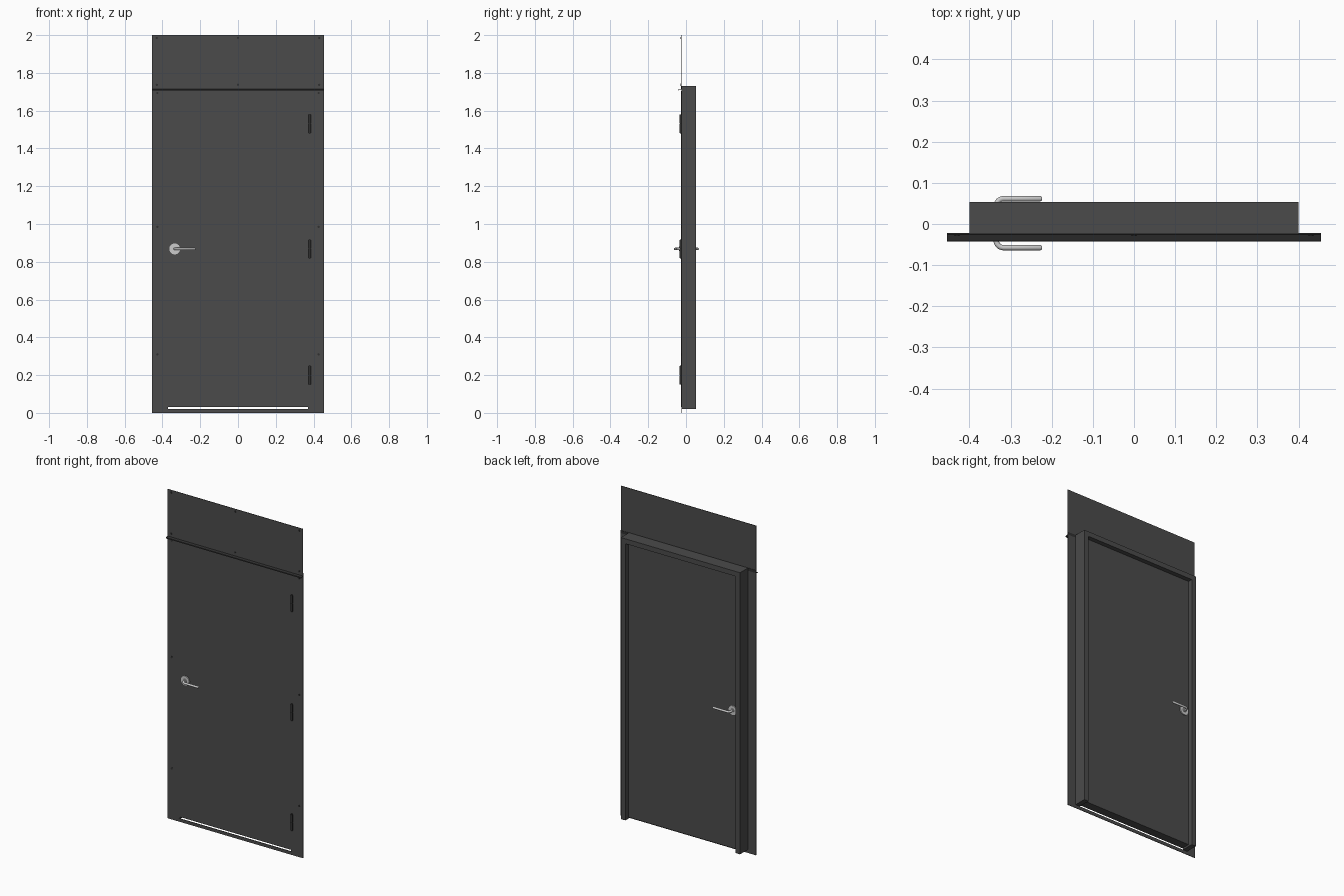
import bpy, bmesh, math
from mathutils import Vector, Matrix

if "Cube" in bpy.data.objects:
    bpy.data.objects.remove(bpy.data.objects["Cube"])


def material(name, rgb):
    m = bpy.data.materials.new(name)
    m.diffuse_color = (*rgb, 1)
    m.use_nodes = True
    m.node_tree.nodes["Principled BSDF"].inputs["Base Color"].default_value = m.diffuse_color
    return m


DARK = material("dark_paint", (0.07, 0.07, 0.07))
BLACK = material("dark_metal", (0.03, 0.03, 0.03))
STEEL = material("brushed_steel", (0.62, 0.65, 0.63))


def finish(bm, name, mat, smooth=False):
    bmesh.ops.recalc_face_normals(bm, faces=bm.faces)
    me = bpy.data.meshes.new(name)
    bm.to_mesh(me)
    bm.free()
    ob = bpy.data.objects.new(name, me)
    bpy.context.collection.objects.link(ob)
    me.materials.append(mat)
    if smooth:
        bpy.ops.object.select_all(action='DESELECT')
        ob.select_set(True)
        bpy.context.view_layer.objects.active = ob
        bpy.ops.object.shade_smooth_by_angle(angle=math.radians(40))
    return ob


def prism(name, points, direction, mat):
    """Extrude a closed 3D polygon along a vector."""
    bm = bmesh.new()
    f = bm.faces.new([bm.verts.new(p) for p in points])
    r = bmesh.ops.extrude_face_region(bm, geom=[f])
    bmesh.ops.translate(bm, vec=direction,
                        verts=[v for v in r["geom"] if isinstance(v, bmesh.types.BMVert)])
    return finish(bm, name, mat)


def box(name, x, y, z, mat):
    return prism(name, [(x[0], y[0], z[0]), (x[1], y[0], z[0]),
                        (x[1], y[0], z[1]), (x[0], y[0], z[1])], (0, y[1] - y[0], 0), mat)


def arch(name, outer, inner, z0, top, inner_top, y, mat):
    """Door surround: two uprights joined by a head."""
    pts = [(-outer, z0), (-outer, top), (outer, top), (outer, z0),
           (inner, z0), (inner, inner_top), (-inner, inner_top), (-inner, z0)]
    return prism(name, [(px, y[0], pz) for px, pz in pts], (0, y[1] - y[0], 0), mat)


def cylinder(name, centre, radius, depth, axis, mat, segs=24):
    bm = bmesh.new()
    rot = Vector((0, 0, 1)).rotation_difference(Vector(axis)).to_matrix().to_4x4()
    bmesh.ops.create_cone(bm, cap_ends=True, segments=segs, radius1=radius, radius2=radius,
                          depth=depth, matrix=Matrix.Translation(centre) @ rot)
    return finish(bm, name, mat, True)


W = 0.455
# Sheet cladding around and above the door
arch("cladding_surround", W, 0.38, 0, 1.714, 1.709, (-0.025, -0.022), DARK)
box("cladding_bottom", (-0.38, 0.38), (-0.025, -0.022), (0, 0.02), DARK)
box("cladding_top", (-W, W), (-0.027, -0.024), (1.714, 2.0), DARK)

# Drip flashing above the door
drip = [(-0.024, 1.73), (-0.024, 1.716), (-0.041, 1.711), (-0.043, 1.706),
        (-0.041, 1.706), (-0.0395, 1.709), (-0.022, 1.713), (-0.022, 1.73)]
prism("drip_flashing", [(-W, y, z) for y, z in drip], (2 * W, 0, 0), BLACK)

# Deep frame behind the cladding
arch("door_frame", 0.4, 0.37, 0.02, 1.73, 1.70, (-0.022, 0.053), DARK)

# Door leaf with a front lip covering the frame edge
box("door_leaf", (-0.369, 0.369), (-0.022, 0.027), (0.03, 1.699), DARK)
box("door_lip", (-0.376, 0.376), (-0.0255, -0.0222), (0.03, 1.705), DARK)

# Hinges: split knuckles on a pin
for i, z in enumerate((0.20, 0.868, 1.53)):
    cylinder(f"hinge_pin_{i}", (0.38, -0.028, z), 0.005, 0.102, (0, 0, 1), BLACK, 16)
    for j, dz in enumerate((-0.025, 0.025)):
        cylinder(f"hinge_knuckle_{i}_{j}", (0.38, -0.028, z + dz), 0.0065, 0.047,
                 (0, 0, 1), BLACK, 16)

# Cladding screws
spots = [(x, z) for x in (-0.43, 0, 0.43) for z in (1.985, 1.737)]
spots += [(s * 0.427, z) for s in (-1, 1) for z in (1.693, 0.985, 0.31)]
for i, (x, z) in enumerate(spots):
    y = -0.028 if z > 1.71 else -0.026
    cylinder(f"screw_{i}", (x, y, z), 0.006, 0.003, (0, 1, 0), BLACK, 12)


# Lever handles on both sides
def lever(name, face, side, out):
    hx, hz, tip, bend, r = -0.335, 0.868, -0.224, 0.018, 0.0065
    cylinder(name + "_rose", (hx, face + side * 0.003, hz), 0.029, 0.007, (0, 1, 0), STEEL, 40)
    cylinder(name + "_collar", (hx, face + side * 0.009, hz), 0.012, 0.007, (0, 1, 0), STEEL)
    path = [(hx, abs(face))]
    for k in range(9):
        a = math.pi / 2 * k / 8
        path.append((hx + bend * (1 - math.cos(a)), out - bend * (1 - math.sin(a))))
    path.append((tip - 0.003, out))
    path.append((tip, out))
    bm = bmesh.new()
    rings, n = [], 20
    for k, p in enumerate(path):
        a, b = path[max(k - 1, 0)], path[min(k + 1, len(path) - 1)]
        t = Vector((b[0] - a[0], b[1] - a[1])).normalized()
        rad = r * 0.65 if k == len(path) - 1 else r
        ring = []
        for q in range(n):
            c, s = math.cos(math.tau * q / n) * rad, math.sin(math.tau * q / n) * rad
            ring.append(bm.verts.new((p[0] - t.y * c, side * (p[1] + t.x * c), hz + s)))
        rings.append(ring)
    for r0, r1 in zip(rings, rings[1:]):
        for q in range(n):
            bm.faces.new((r0[q], r0[(q + 1) % n], r1[(q + 1) % n], r1[q]))
    bm.faces.new(rings[0])
    bm.faces.new(rings[-1])
    finish(bm, name + "_lever", STEEL, True)


lever("front_handle", -0.0255, -1, 0.0575)
lever("back_handle", 0.027, 1, 0.0615)
